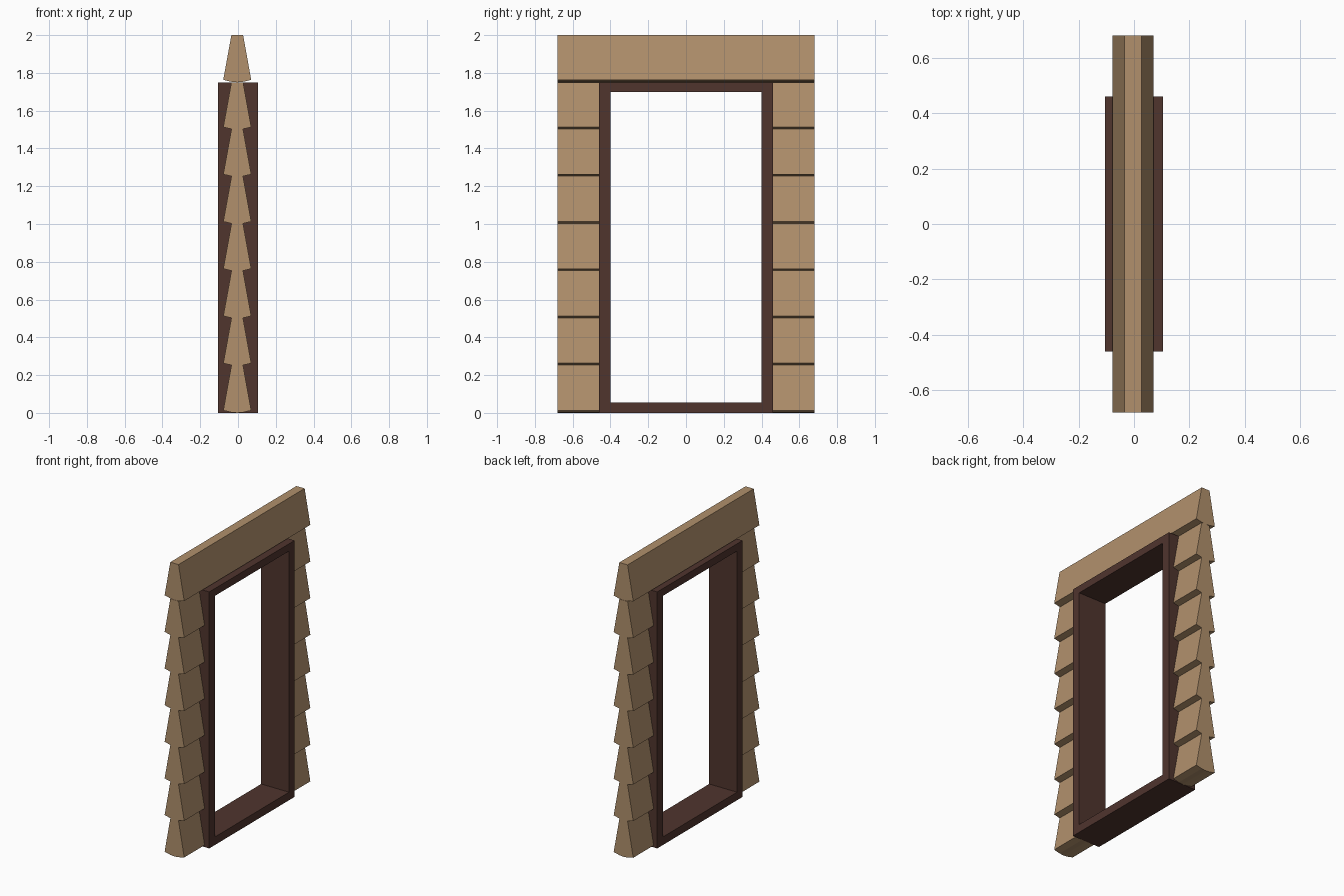
import bpy, bmesh

if "Cube" in bpy.data.objects:
    bpy.data.objects.remove(bpy.data.objects["Cube"])


def material(name, rgb):
    m = bpy.data.materials.new(name)
    m.diffuse_color = (*rgb, 1)
    m.use_nodes = True
    m.node_tree.nodes["Principled BSDF"].inputs["Base Color"].default_value = m.diffuse_color
    return m


WOOD = material("light_wood", (0.44, 0.28, 0.15))
DARK = material("dark_wood", (0.08, 0.035, 0.027))


def finish(name, bm, mat):
    bmesh.ops.recalc_face_normals(bm, faces=bm.faces)
    mesh = bpy.data.meshes.new(name)
    bm.to_mesh(mesh)
    bm.free()
    mesh.materials.append(mat)
    obj = bpy.data.objects.new(name, mesh)
    bpy.context.collection.objects.link(obj)
    return obj


CX = -0.004            # siding centre line
IN, OUT = 0.031, 0.074  # half widths at board top and board bottom
STEP = 0.25


def siding(name, first, count, y0, y1):
    """Stack of clapboards, tilted outward at the bottom, extruded along y."""
    side = []
    for i in range(first, first + count):
        z = i * STEP
        side += [(IN, z + 0.003), (OUT, z + 0.013), (IN, z + STEP)]
    pts = [(CX, first * STEP)] + [(CX + x, z) for x, z in side]
    pts += [(CX - x, z) for x, z in reversed(side)]
    bm = bmesh.new()
    face = bm.faces.new([bm.verts.new((x, y0, z)) for x, z in pts])
    ext = bmesh.ops.extrude_face_region(bm, geom=[face])
    verts = [v for v in ext["geom"] if isinstance(v, bmesh.types.BMVert)]
    bmesh.ops.translate(bm, verts=verts, vec=(0, y1 - y0, 0))
    return finish(name, bm, WOOD)


# Siding columns beside the opening and the full-width board above it
siding("siding_front", 0, 7, -0.68, -0.46)
siding("siding_back", 0, 7, 0.46, 0.68)
siding("header_board", 7, 1, -0.68, 0.68)


# Door frame: rectangular ring with depth along x
def rect(y, z0, z1):
    return [(-y, z0), (y, z0), (y, z1), (-y, z1)]


bm = bmesh.new()
loops = [[bm.verts.new((x, y, z)) for y, z in pts]
         for x, pts in ((-0.105, rect(0.46, 0, 1.75)),
                        (0.105, rect(0.46, 0, 1.75)),
                        (0.105, rect(0.40, 0.055, 1.70)),
                        (-0.105, rect(0.40, 0.055, 1.70)))]
for a in range(4):
    p, q = loops[a], loops[(a + 1) % 4]
    for i in range(4):
        j = (i + 1) % 4
        bm.faces.new((p[i], p[j], q[j], q[i]))
finish("door_frame", bm, DARK)
